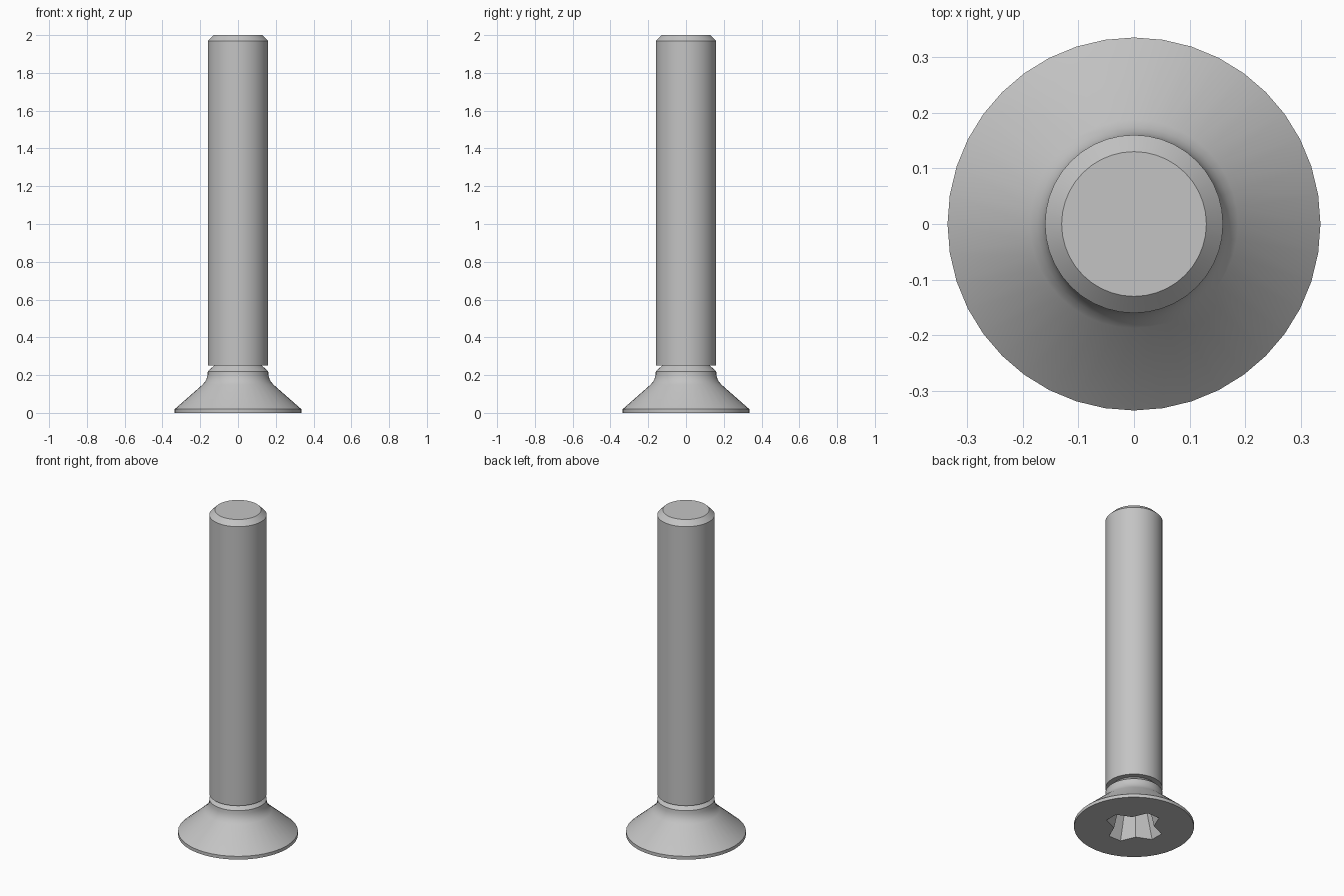
import bpy, bmesh, math

SIDES = 40

cube = bpy.data.objects.get("Cube")
if cube:
    bpy.data.objects.remove(cube, do_unlink=True)

steel = bpy.data.materials.new("grey steel")
steel.use_nodes = True
steel.diffuse_color = (0.55, 0.55, 0.55, 1)
steel.node_tree.nodes["Principled BSDF"].inputs["Base Color"].default_value = (0.55, 0.55, 0.55, 1)


def add_loop(bm, points, z):
    """Closed loop of vertices from (radius, degrees) pairs."""
    return [bm.verts.new((r * math.cos(math.radians(a)), r * math.sin(math.radians(a)), z))
            for r, a in points]


def bridge(bm, low, high):
    n = len(low)
    for i in range(n):
        j = (i + 1) % n
        bm.faces.new((low[i], low[j], high[j], high[i]))


def revolve(bm, profile):
    """Skin circles along a (radius, height) profile; return the end loops."""
    rings = [add_loop(bm, [(r, 360 * i / SIDES) for i in range(SIDES)], z) for r, z in profile]
    for low, high in zip(rings, rings[1:]):
        bridge(bm, low, high)
    return rings[0], rings[-1]


def finish(bm, name):
    bmesh.ops.recalc_face_normals(bm, faces=bm.faces[:])
    mesh = bpy.data.meshes.new(name)
    bm.to_mesh(mesh)
    bm.free()
    mesh.materials.append(steel)
    obj = bpy.data.objects.new(name, mesh)
    bpy.context.collection.objects.link(obj)
    bpy.ops.object.select_all(action='DESELECT')
    obj.select_set(True)
    bpy.context.view_layer.objects.active = obj
    bpy.ops.object.shade_smooth_by_angle(angle=math.radians(30))
    return obj


# Shank: plain cylinder with a chamfered tip
bm = bmesh.new()
bottom, top = revolve(bm, [(0.16, 0.25), (0.16, 1.97), (0.13, 2.0)])
bm.faces.new(bottom)
bm.faces.new(top)
finish(bm, "shank")

# Countersunk head: thin rim, cone, filleted neck and chamfered collar
bm = bmesh.new()
rim, neck = revolve(bm, [(0.335, 0), (0.335, 0.02), (0.187, 0.15), (0.174, 0.166),
                         (0.166, 0.182), (0.161, 0.2), (0.16, 0.22),
                         (0.127, 0.25), (0.127, 0.27)])
bm.faces.new(neck)

# Cross-shaped driver recess, tapering into the head
star = []
for arm in range(4):
    star += [(0.172, arm * 90 - 14), (0.172, arm * 90 + 14), (0.112, arm * 90 + 45)]
mouth = add_loop(bm, star, 0)
floor = add_loop(bm, [(r * 0.7, a) for r, a in star], 0.16)
bridge(bm, mouth, floor)
bm.faces.new(floor)

# Flat underside between the rim and the recess
edges = [bm.edges.get((loop[i - 1], loop[i])) for loop in (rim, mouth) for i in range(len(loop))]
bmesh.ops.triangle_fill(bm, edges=edges, use_beauty=True)
finish(bm, "head")
